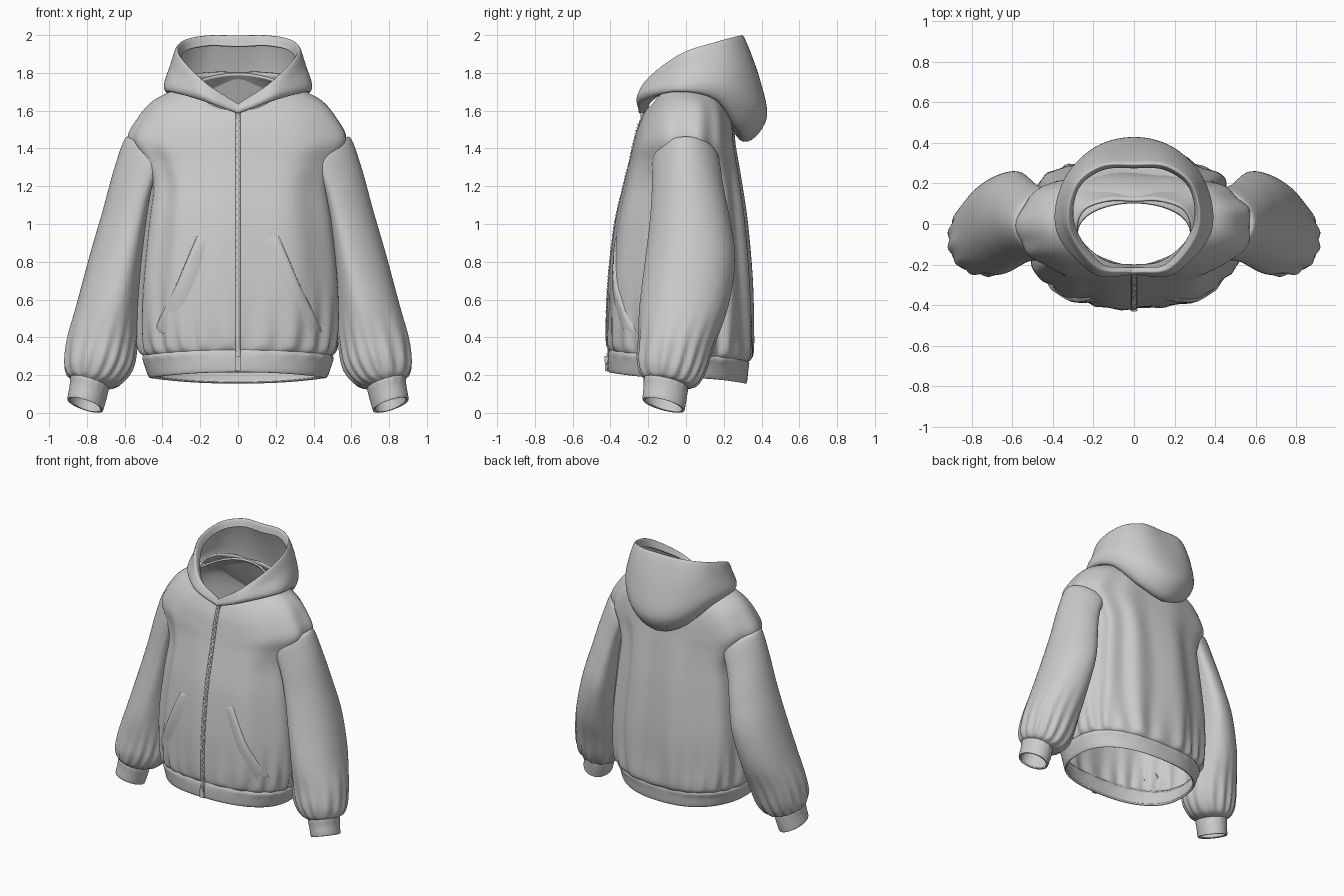
import bpy, bmesh
from math import sin, cos, pi
from mathutils import Vector
from mathutils.bvhtree import BVHTree

if "Cube" in bpy.data.objects:
    bpy.data.objects.remove(bpy.data.objects["Cube"])


def catmull(a, b, c, d, t):
    return [0.5 * (2 * q + (r - p) * t + (2 * p - 5 * q + 4 * r - s) * t * t + (3 * q - p - 3 * r + s) * t ** 3)
            for p, q, r, s in zip(a, b, c, d)]


def refine(rows, sub):
    out, m = [], len(rows) - 1
    for i in range(m):
        quad = (rows[max(i - 1, 0)], rows[i], rows[i + 1], rows[min(i + 2, m)])
        out += [catmull(*quad, k / sub) for k in range(sub)]
    return out + [list(rows[-1])]


def make_object(name, verts, faces, thick=0.0, mirror=False):
    mesh = bpy.data.meshes.new(name)
    mesh.from_pydata([tuple(v) for v in verts], [], faces)
    ob = bpy.data.objects.new(name, mesh)
    bpy.context.collection.objects.link(ob)
    mesh.polygons.foreach_set("use_smooth", [True] * len(faces))
    if thick:
        mod = ob.modifiers.new("cloth", 'SOLIDIFY')
        mod.thickness, mod.offset = thick, -1
    if mirror:
        ob.modifiers.new("mirror", 'MIRROR').use_mirror_merge = False


def loft(name, rows, point, sub=6, n=160, thick=0.012, mirror=False, keep=None):
    rows = refine(rows, sub)
    verts = [Vector(point(r, 2 * pi * j / n)) for r in rows for j in range(n)]
    faces = []
    for i in range(len(rows) - 1):
        for j in range(n):
            k = (j + 1) % n
            f = (i * n + j, i * n + k, (i + 1) * n + k, (i + 1) * n + j)
            if keep is None or keep(verts[f[0]]):
                faces.append(f)
    make_object(name, verts, faces, thick, mirror)
    return verts, faces


def power(v, e):
    return (1 if v >= 0 else -1) * abs(v) ** (2 / e)


# Torso section: front/side/back height, half width, front y, back y, squareness, folds, puckers
def torso_point(r, a):
    zf, zs, zb, w, yf, yb, e, fold, pucker = r
    c = cos(a)
    k = 1 + fold * (1 - .4 * c) * cos(11 * a + 1.5 * cos(2 * a)) + pucker * cos(25 * a + 1.6 * cos(3 * a))
    mid, half = (yf + yb) / 2, (yb - yf) / 2
    z = zs + ((zf if c > 0 else zb) - zs) * c * c
    return w * power(sin(a), e) * k, mid - half * power(c, e) * k, z


# Sleeve section: inner x z, outer x z, front y, back y, bow to the body, forward tilt, folds, puckers
def sleeve_point(r, a):
    xi, zi, xo, zo, yf, yb, bow, tilt, fold, pucker = r
    k = 1 + fold * cos(5 * a + 1) + pucker * cos(15 * a + 1.5 * cos(2 * a))
    s, c = sin(a) * k, cos(a) * k
    return ((xi + xo) / 2 + (xo - xi) / 2 * s - bow * c * c,
            (yf + yb) / 2 - (yb - yf) / 2 * c, (zi + zo) / 2 + (zo - zi) / 2 * s + tilt * c)


# Hood section: six points from front to back, mirrored, with a pointed front
def hood_point(r, a):
    half = [Vector(r[i:i + 3]) for i in range(0, 18, 3)]
    ring = half + [Vector((-p.x, p.y, p.z)) for p in half[-2:0:-1]]
    u = a / (2 * pi) * 10
    i = int(u)
    quad = [ring[(i + d) % 10] for d in (-1, 0, 1, 2)]
    if i == 0:
        quad[0] = 2 * ring[0] - ring[1]
    if i == 9:
        quad[3] = 2 * ring[0] - ring[9]
    return catmull(*quad, u - i)


body_rows = [
    (.33, .30, .27, .495, -.405, .33, 2.4, 0, .006),
    (.37, .34, .31, .52, -.416, .35, 2.4, .010, .020),
    (.50, .48, .46, .535, -.418, .35, 2.4, .022, .010),
    (.72, .70, .70, .53, -.408, .345, 2.4, .024, 0),
    (1.0, 1.0, 1.0, .50, -.375, .32, 2.4, .024, 0),
    (1.2, 1.2, 1.2, .475, -.33, .293, 2.5, .022, 0),
    (1.32, 1.32, 1.32, .515, -.30, .275, 2.4, .018, 0),
    (1.41, 1.45, 1.42, .578, -.28, .26, 2.3, .014, 0),
    (1.50, 1.57, 1.53, .52, -.258, .25, 2.3, .010, 0),
    (1.56, 1.65, 1.62, .45, -.235, .23, 2.2, .005, 0),
    (1.60, 1.70, 1.72, .36, -.215, .18, 2, 0, 0),
    (1.60, 1.73, 1.80, .28, -.20, .11, 2, 0, 0)]
# Body with open armholes
body_v, body_f = loft("body", body_rows, torso_point,
                      keep=lambda v: not (1.23 < v.z < 1.38 and abs(v.y) < .11 and abs(v.x) > .44))

# Waistband, lower at the back
hem_rows = [
    (.215, .185, .155, .468, -.408, .318, 2.3, 0, 0),
    (.23, .20, .17, .478, -.414, .324, 2.3, 0, 0),
    (.285, .255, .225, .497, -.416, .33, 2.3, 0, 0),
    (.32, .29, .26, .505, -.412, .334, 2.4, 0, .004),
    (.34, .31, .28, .497, -.402, .33, 2.4, 0, .004)]
hem_v, hem_f = loft("waistband", hem_rows, torso_point, 4, thick=.016)

# Sleeves, from wrist to shoulder
sleeve_rows = [
    (.69, .13, .882, .185, -.22, .005, 0, .025, 0, 0),
    (.62, .155, .905, .205, -.243, .055, 0, .035, 0, .03),
    (.56, .235, .918, .27, -.255, .10, 0, .035, .005, .035),
    (.535, .36, .905, .40, -.25, .15, .01, .02, .01, .015),
    (.52, .55, .855, .58, -.245, .225, .02, 0, .012, 0),
    (.50, .78, .785, .84, -.215, .262, .04, 0, .012, 0),
    (.485, .96, .715, 1.08, -.19, .235, .05, 0, .01, 0),
    (.475, 1.10, .66, 1.28, -.18, .20, .065, 0, .005, 0),
    (.47, 1.20, .60, 1.45, -.178, .178, .09, 0, 0, 0),
    (.46, 1.22, .56, 1.45, -.165, .165, .11, 0, 0, 0)]
loft("sleeves", sleeve_rows, sleeve_point, n=128, mirror=True)

# Wrist cuffs, open end tipped forward
cuff_rows = [
    (.715, .012, .902, .07, -.228, -.008, 0, .028, 0, 0),
    (.71, .026, .902, .085, -.23, -.005, 0, .028, 0, 0),
    (.695, .08, .892, .14, -.225, .005, 0, .026, 0, 0),
    (.685, .13, .888, .185, -.224, .01, 0, .025, 0, .01),
    (.70, .15, .878, .20, -.21, 0, 0, .025, 0, .01)]
loft("cuffs", cuff_rows, sleeve_point, 4, 96, .014, True)

# Hood lying back: neck seam, hanging bag, outer bulge, rim, turned-in edge
hood_rows = [
    (0, -.20, 1.60, .14, -.18, 1.65, .27, -.06, 1.73, .25, .06, 1.78, .13, .11, 1.80, 0, .11, 1.80),
    (0, -.24, 1.585, .18, -.23, 1.65, .36, -.05, 1.70, .33, .15, 1.66, .18, .26, 1.51, 0, .285, 1.445),
    (0, -.252, 1.60, .2, -.245, 1.68, .38, -.04, 1.735, .355, .20, 1.72, .20, .37, 1.60, 0, .425, 1.55),
    (0, -.247, 1.62, .2, -.235, 1.72, .35, -.02, 1.82, .33, .2, 1.85, .2, .345, 1.81, 0, .39, 1.77),
    (0, -.238, 1.635, .18, -.215, 1.755, .318, -.03, 1.90, .295, .18, 1.968, .17, .29, 1.993, 0, .303, 1.992),
    (0, -.215, 1.625, .16, -.195, 1.72, .29, -.01, 1.85, .275, .17, 1.915, .155, .265, 1.945, 0, .275, 1.94)]
loft("hood", hood_rows, hood_point, 8, 160)

# Surface lookup so the trim follows the cloth
shift = len(body_v)
cloth = BVHTree.FromPolygons(body_v + hem_v, body_f + [tuple(i + shift for i in f) for f in hem_f])


def on_front(x, z, lift):
    hit = cloth.ray_cast(Vector((x, -1, z)), Vector((0, 1, 0)))[0]
    return Vector((x, (hit.y if hit else -.2) - lift, z))


def strip(name, lines, thick=0, mirror=False):
    m = len(lines[0])
    verts = [p for row in lines for p in row]
    faces = [(i * m + j, i * m + j + 1, (i + 1) * m + j + 1, (i + 1) * m + j)
             for i in range(len(lines) - 1) for j in range(m - 1)]
    make_object(name, verts, faces, thick, mirror)


# Pocket openings: curved lips blending into the front on the zip side
edge = refine([(.215, .935), (.265, .82), (.325, .68), (.40, .53), (.445, .43)], 8)
lines = []
for i, (x, z) in enumerate(edge):
    rise = .014 * sin(pi * i / (len(edge) - 1)) ** .5
    profile = [(-.08, -.006), (-.05, rise * .4), (-.02, rise * .85), (0, rise), (.002, -.006)]
    lines.append([on_front(x + dx, z + dx * .2, lift) for dx, lift in profile])
strip("pocket_lips", lines, mirror=True)

# Zip tape
zs = [.225 + i * (1.595 - .225) / 80 for i in range(81)]
strip("zip_tape", [[on_front(x, z, .003) for x in (-.014, 0, .014)] for z in zs], .004)


def boxes(name, items):
    bm = bmesh.new()
    for centre, size in items:
        for v in bmesh.ops.create_cube(bm, size=1)["verts"]:
            v.co = centre + Vector([a * b for a, b in zip(v.co, size)])
    mesh = bpy.data.meshes.new(name)
    bm.to_mesh(mesh)
    bm.free()
    bpy.context.collection.objects.link(bpy.data.objects.new(name, mesh))


# Zip teeth, pull and top stop
boxes("zip_teeth", [(on_front(.004 if i % 2 else -.004, z, .004), (.012, .006, .010)) for i, z in enumerate(zs)])
boxes("zip_pull", [(on_front(0, .285, .008), (.026, .014, .03)),
                   (on_front(0, .25, .010), (.034, .007, .055)),
                   (on_front(0, 1.575, .006), (.02, .012, .03))])
